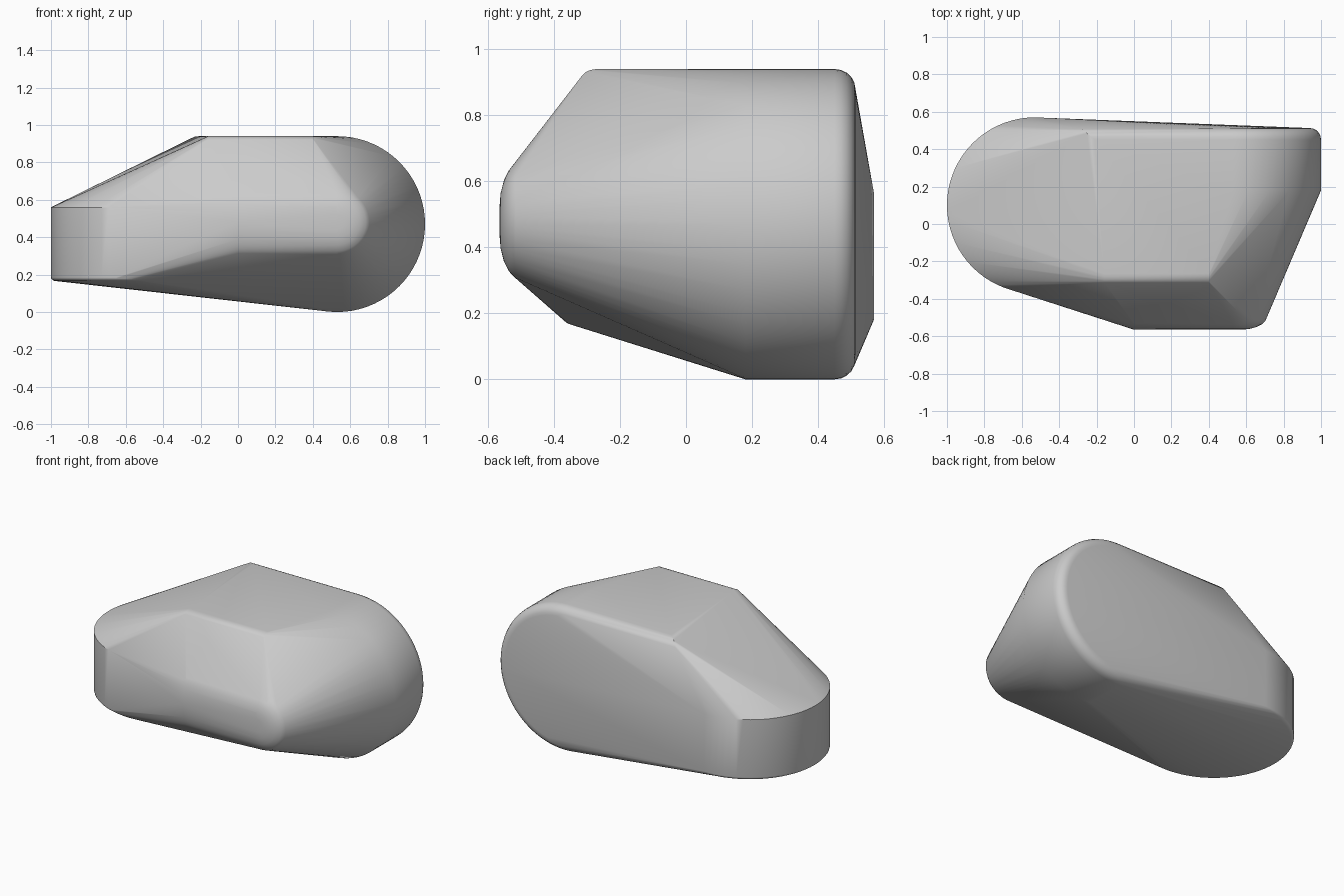
import bpy
import bmesh
from math import sin, cos, pi, radians
from mathutils import Vector

if "Cube" in bpy.data.objects:
    bpy.data.objects.remove(bpy.data.objects["Cube"], do_unlink=True)

SEGMENTS = 72
STEPS = 5
bm = bmesh.new()


def ring(center, radius, axis):
    """Circle of points around the y or z axis."""
    for i in range(SEGMENTS):
        a = 2 * pi * i / SEGMENTS
        u, v = radius * cos(a), radius * sin(a)
        offset = (u, 0, v) if axis == "y" else (u, v, 0)
        bm.verts.new(Vector(center) + Vector(offset))


def rounded_rim(center, radius, axis, inset, depth):
    """Quarter-round rim moving inward along the axis."""
    for i in range(STEPS + 1):
        t = pi / 2 * i / STEPS
        shift = depth * sin(t)
        c = Vector(center) + (Vector((0, shift, 0)) if axis == "y" else Vector((0, 0, shift)))
        ring(c, radius - inset * (1 - cos(t)), axis)


# upright round nose on the right end
nose_x, nose_y, big = -0.53, 0.10, 0.47
ring((nose_x, nose_y, 0.56), big, "z")
rounded_rim((nose_x, nose_y, 0.185), big, "z", 0.03, -0.02)

# large wheel-shaped end with a rounded back rim
ring((0.53, 0.18, 0.47), big, "y")
rounded_rim((0.53, 0.45, 0.47), big, "y", 0.06, 0.063)

# small rounded front end, carried along x to a flat cut
rounded_rim((0.53, -0.495, 0.48), 0.18, "y", 0.14, -0.07)
for i in range(-12, 13):
    t = pi / 2 * i / 12
    bm.verts.new((0, -0.495 - 0.07 * cos(t), 0.48 + 0.18 * sin(t)))

# flat roof with softened front and back edges
for i in range(STEPS + 1):
    t = pi / 2 * i / STEPS
    for x in (-0.16, 0.40):
        bm.verts.new((x, -0.265 - 0.05 * sin(t), 0.915 + 0.025 * cos(t)))
    bm.verts.new((-0.21 - 0.07 * sin(t), 0.45 + 0.06 * sin(t), 0.88 + 0.06 * cos(t)))

# wrap all the profiles in one convex skin
hull = bmesh.ops.convex_hull(bm, input=bm.verts[:])
loose = {g for key in ("geom_interior", "geom_unused") for g in hull[key]
         if isinstance(g, bmesh.types.BMVert)}
bmesh.ops.delete(bm, geom=list(loose), context="VERTS")
bmesh.ops.delete(bm, geom=[v for v in bm.verts if not v.link_faces], context="VERTS")
bmesh.ops.dissolve_limit(bm, angle_limit=radians(0.3), verts=bm.verts[:], edges=bm.edges[:])
bmesh.ops.recalc_face_normals(bm, faces=bm.faces[:])

mesh = bpy.data.meshes.new("rounded_body")
bm.to_mesh(mesh)
bm.free()
body = bpy.data.objects.new("rounded_body", mesh)
bpy.context.collection.objects.link(body)

# plain grey surface
grey = bpy.data.materials.new("light_grey")
grey.use_nodes = True
colour = (0.6, 0.6, 0.6, 1)
grey.diffuse_color = colour
grey.node_tree.nodes["Principled BSDF"].inputs["Base Color"].default_value = colour
mesh.materials.append(grey)

bpy.ops.object.select_all(action="DESELECT")
body.select_set(True)
bpy.context.view_layer.objects.active = body
bpy.ops.object.shade_smooth_by_angle(angle=radians(30))
